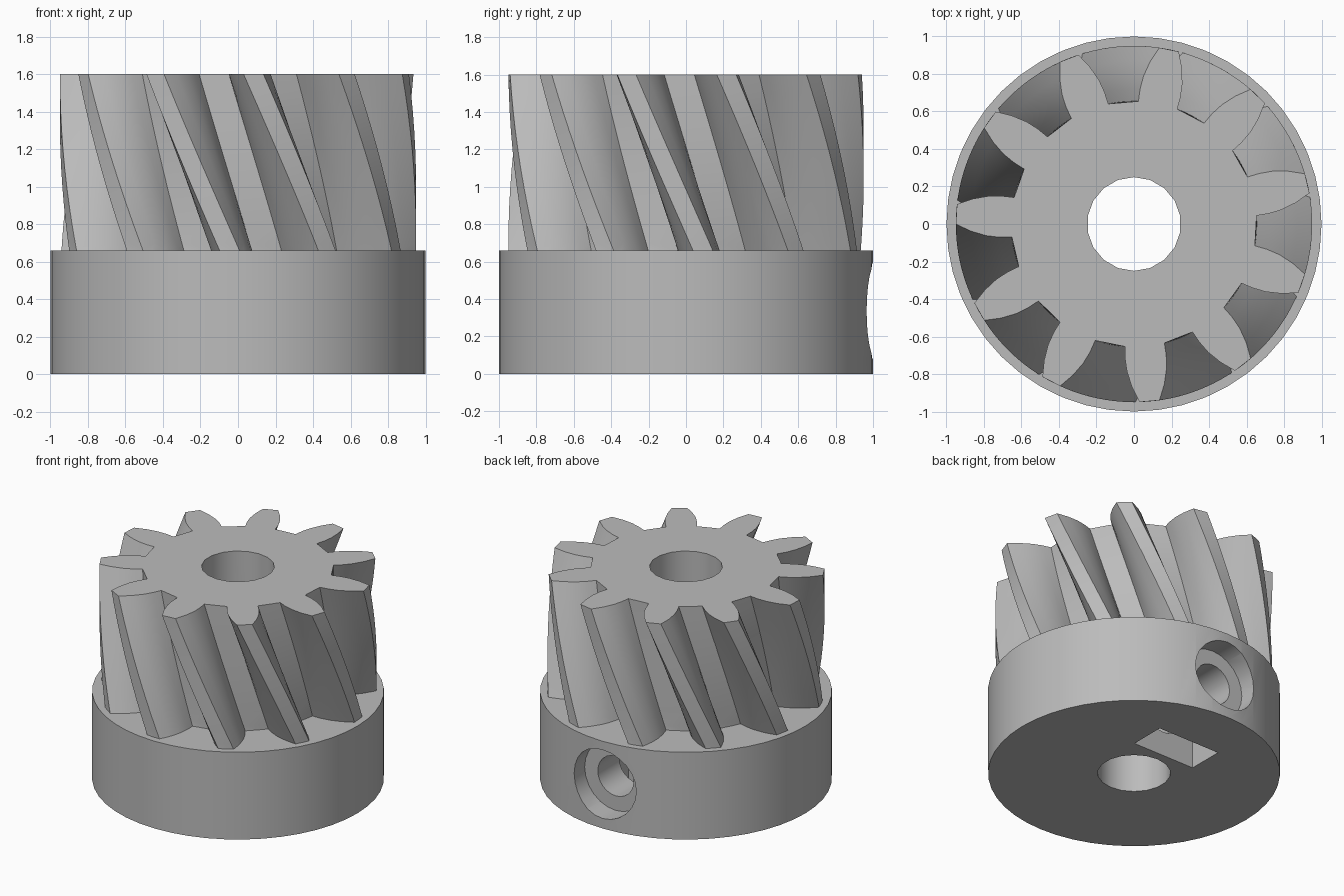
import bpy, bmesh
from math import sin, cos, pi, radians
from mathutils import Matrix

if "Cube" in bpy.data.objects:
    bpy.data.objects.remove(bpy.data.objects["Cube"], do_unlink=True)

TEETH = 11
COLLAR_TOP, GEAR_BOTTOM, GEAR_TOP = 0.66, 0.6, 1.6
TWIST = radians(25) / (GEAR_TOP - COLLAR_TOP)   # turn per unit of height
TOP_ANGLE = radians(-85)                        # one tooth centre at the top face
SLICES = 10
# half of one tooth: radius, half angle in degrees
FLANK = [(0.655, 9.3), (0.72, 8.8), (0.79, 7.7), (0.87, 5.7), (0.95, 3.2)]

grey = bpy.data.materials.new("grey_plastic")
grey.use_nodes = True
grey.diffuse_color = (0.5, 0.5, 0.5, 1)
grey.node_tree.nodes["Principled BSDF"].inputs["Base Color"].default_value = (0.5, 0.5, 0.5, 1)


def make_object(name, bm):
    bmesh.ops.recalc_face_normals(bm, faces=bm.faces)
    mesh = bpy.data.meshes.new(name)
    bm.to_mesh(mesh)
    bm.free()
    mesh.materials.append(grey)
    obj = bpy.data.objects.new(name, mesh)
    bpy.context.collection.objects.link(obj)
    return obj


def cylinder(name, radius, length, sides, matrix):
    bm = bmesh.new()
    bmesh.ops.create_cone(bm, cap_ends=True, segments=sides, radius1=radius,
                          radius2=radius, depth=length, matrix=matrix)
    return make_object(name, bm)


def combine(target, tool, operation):
    mod = target.modifiers.new(tool.name, 'BOOLEAN')
    mod.operation, mod.solver, mod.object = operation, 'EXACT', tool
    tool.hide_render = True
    bpy.ops.object.select_all(action='DESELECT')
    bpy.context.view_layer.objects.active = target
    target.select_set(True)
    bpy.ops.object.modifier_apply(modifier=mod.name)
    bpy.data.objects.remove(tool, do_unlink=True)


# Helical teeth: one profile, turned as it rises
profile = []
for t in range(TEETH):
    centre = 2 * pi * t / TEETH
    profile += [(r, centre - radians(a)) for r, a in FLANK]
    profile += [(r, centre + radians(a)) for r, a in reversed(FLANK)]

bm = bmesh.new()
rings = []
for s in range(SLICES + 1):
    z = GEAR_BOTTOM + (GEAR_TOP - GEAR_BOTTOM) * s / SLICES
    turn = TOP_ANGLE + TWIST * (GEAR_TOP - z)
    rings.append([bm.verts.new((r * cos(a + turn), r * sin(a + turn), z)) for r, a in profile])
for low, high in zip(rings, rings[1:]):
    for i in range(len(profile)):
        j = (i + 1) % len(profile)
        bm.faces.new((low[i], low[j], high[j], high[i]))
bm.faces.new(rings[0])
bm.faces.new(rings[-1])
teeth = make_object("helical_teeth", bm)

# Collar below the teeth
pinion = cylinder("pinion_gear", 1.0, COLLAR_TOP, 48, Matrix.Translation((0, 0, COLLAR_TOP / 2)))
combine(pinion, teeth, 'UNION')

# Shaft bore
combine(pinion, cylinder("shaft_bore", 0.25, 4, 18, Matrix.Translation((0, 0, 1))), 'DIFFERENCE')

# Set screw hole and its counterbore at the back
along_y = Matrix.Rotation(pi / 2, 4, 'X')
for name, radius, start, end in (("screw_hole", 0.15, 0.05, 1.2),
                                 ("screw_counterbore", 0.26, 0.84, 1.2)):
    place = Matrix.Translation((0, (start + end) / 2, 0.335)) @ along_y
    combine(pinion, cylinder(name, radius, end - start, 24, place), 'DIFFERENCE')

# Nut slot, open underneath
bm = bmesh.new()
bmesh.ops.create_cube(bm, size=1, matrix=Matrix.Translation((0, 0.45, 0.25))
                      @ Matrix.Diagonal((0.52, 0.27, 0.7, 1)))
combine(pinion, make_object("nut_slot", bm), 'DIFFERENCE')

bpy.ops.object.select_all(action='DESELECT')
pinion.select_set(True)
bpy.context.view_layer.objects.active = pinion
bpy.ops.object.shade_smooth_by_angle(angle=radians(28))
